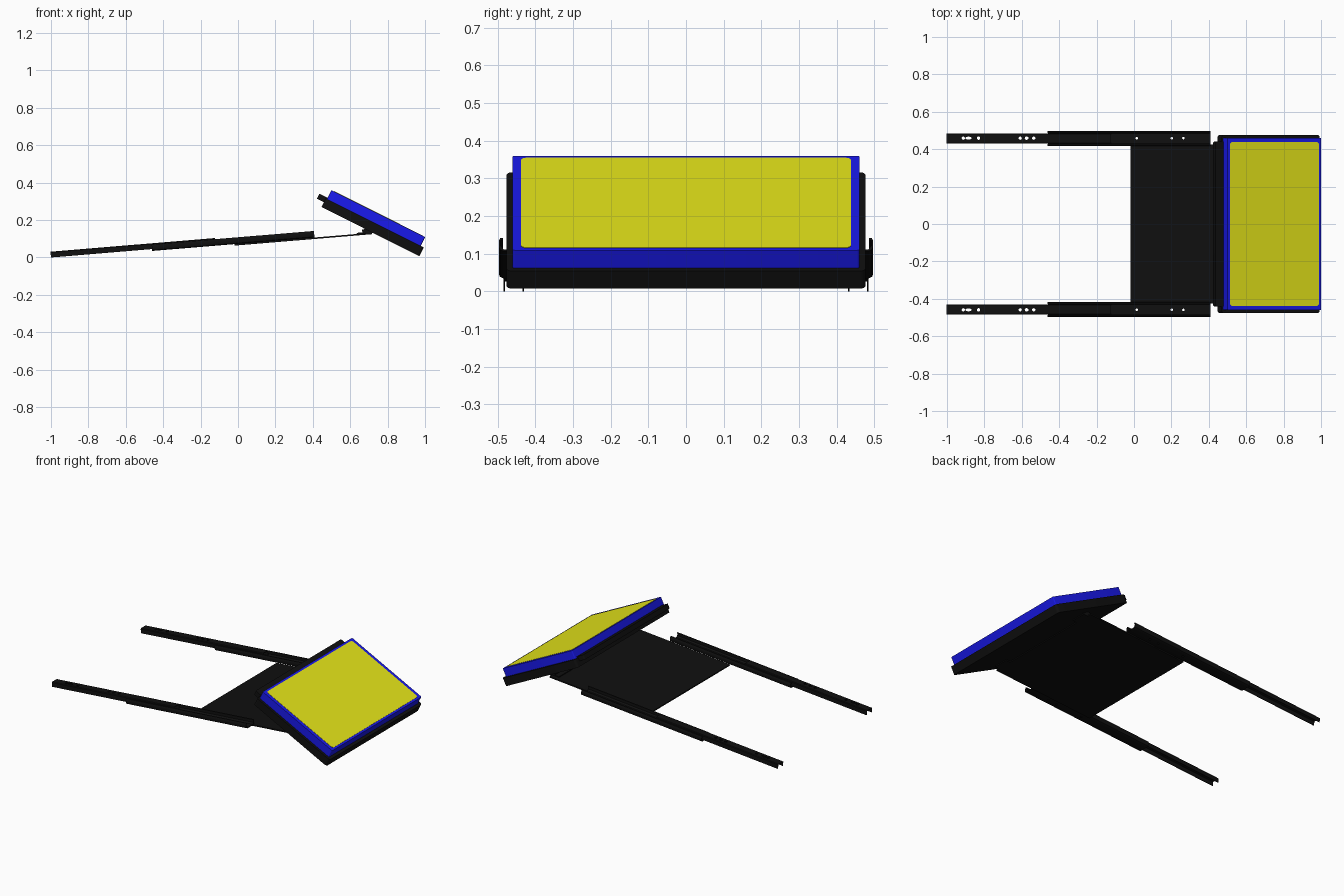
import bpy, bmesh, math
from mathutils import Matrix, Vector

if "Cube" in bpy.data.objects:
    bpy.data.objects.remove(bpy.data.objects["Cube"])


def material(name, rgb):
    m = bpy.data.materials.new(name)
    m.diffuse_color = (*rgb, 1)
    m.use_nodes = True
    m.node_tree.nodes["Principled BSDF"].inputs["Base Color"].default_value = m.diffuse_color
    return m


BLACK = material("black", (0.005, 0.005, 0.005))
BLUE = material("blue", (0.01, 0.01, 0.85))
YELLOW = material("yellow", (0.8, 0.8, 0.01))

# Local frames: the sloping slide assembly and the tilted display
SLIDE = Matrix.Translation((-1, 0, 0)) @ Matrix.Rotation(-math.atan(0.083), 4, 'Y')
TILT = Matrix.Translation((0.5, 0, 0.36)) @ Matrix.Rotation(math.radians(26.6), 4, 'Y')
RAIL_Y = 0.457


def finish(name, bm, frame, mat=None, smooth=False):
    bmesh.ops.recalc_face_normals(bm, faces=bm.faces)
    bm.transform(frame)
    me = bpy.data.meshes.new(name)
    bm.to_mesh(me)
    bm.free()
    ob = bpy.data.objects.new(name, me)
    bpy.context.collection.objects.link(ob)
    if mat:
        me.materials.append(mat)
    if smooth:
        bpy.context.view_layer.objects.active = ob
        ob.select_set(True)
        bpy.ops.object.shade_smooth_by_angle(angle=math.radians(35))
        ob.select_set(False)
    return ob


def box(name, x, y, z, frame, mat, radius=0.0):
    """Box from ranges; radius rounds the four upright corners."""
    bm = bmesh.new()
    bmesh.ops.create_cube(bm, size=1)
    for v in bm.verts:
        v.co = Vector([r[0] if c < 0 else r[1] for c, r in zip(v.co, (x, y, z))])
    if radius:
        edges = [e for e in bm.edges
                 if abs(e.verts[0].co.z - e.verts[1].co.z) > 1e-6]
        bmesh.ops.bevel(bm, geom=edges, offset=radius, segments=5,
                        profile=0.5, affect='EDGES')
    return finish(name, bm, frame, mat, radius > 0)


def rail(name, half, s0, s1, holes):
    """Channel with a symmetric section, drilled and mirrored to both sides."""
    outline = half + [(-y, z) for y, z in reversed(half)]
    bm = bmesh.new()
    face = bm.faces.new([bm.verts.new((s0, RAIL_Y + y, z)) for y, z in outline])
    ext = bmesh.ops.extrude_face_region(bm, geom=[face])
    moved = [g for g in ext["geom"] if isinstance(g, bmesh.types.BMVert)]
    bmesh.ops.translate(bm, vec=(s1 - s0, 0, 0), verts=moved)
    ob = finish(name, bm, SLIDE, BLACK, True)
    # hole cutters
    bm = bmesh.new()
    for s, r, stretch in holes:
        at = Matrix.Translation((s, RAIL_Y + 0.002, 0.01)) @ Matrix.Diagonal((stretch, 1, 1, 1))
        bmesh.ops.create_cone(bm, cap_ends=True, segments=16, radius1=r,
                              radius2=r, depth=0.1, matrix=at)
    cutter = finish(name + "_hole_cutter", bm, SLIDE)
    cutter.hide_render = True
    cutter.display_type = 'WIRE'
    cut = ob.modifiers.new("holes", 'BOOLEAN')
    cut.operation = 'DIFFERENCE'
    cut.solver = 'EXACT'
    cut.object = cutter
    mir = ob.modifiers.new("both_sides", 'MIRROR')
    mir.use_axis = (False, True, False)
    bpy.context.view_layer.objects.active = ob
    for m in ("holes", "both_sides"):
        bpy.ops.object.modifier_apply(modifier=m)
    bpy.data.objects.remove(cutter)
    return ob


# Inner slides: channels open downwards
inner = [(0.027, 0.0), (0.027, 0.027), (0.023, 0.031)]
inner_half = [(0.0235, 0.026), (0.0235, 0.0)] + inner
rail("inner_slide", inner_half, 0, 0.883,
     [(0.09, 0.009, 1.0), (0.118, 0.008, 2.2), (0.172, 0.009, 1.0),
      (0.395, 0.009, 1.0), (0.43, 0.009, 1.2), (0.468, 0.009, 1.0)])

# Outer slides: channels open upwards with curled lips
outer_half = [(0.027, -0.005), (0.035, 0.004), (0.035, 0.018), (0.029, 0.021),
              (0.029, 0.025), (0.036, 0.025), (0.040, 0.018), (0.040, 0.003),
              (0.037, -0.006), (0.028, -0.010)]
rail("outer_slide", outer_half, 0.542, 1.413,
     [(1.018, 0.007, 1), (1.205, 0.007, 1), (1.268, 0.007, 1)])

# Tray plate between the slides
box("tray_plate", (0.983, 1.69), (-0.425, 0.425), (-0.018, -0.010), SLIDE, BLACK)

# Hinge at the front of the tray
box("hinge_leaf", (1.64, 1.73), (-0.40, 0.40), (-0.011, -0.004), SLIDE, BLACK)
for side in (-1, 1):
    y = sorted((side * 0.30, side * 0.40))
    box("hinge_bracket", (1.67, 1.72), y, (-0.018, 0.012), SLIDE, BLACK)

# Tilting display: back frame, top lip, blue body and yellow screen
box("back_frame", (-0.008, 0.578), (-0.476, 0.476), (-0.105, -0.053), TILT, BLACK, 0.015)
box("top_lip", (-0.05, 0.06), (-0.44, 0.44), (-0.076, -0.046), TILT, BLACK, 0.01)
box("display_body", (0.0, 0.56), (-0.46, 0.46), (-0.055, 0.0), TILT, BLUE, 0.006)
box("screen", (0.014, 0.547), (-0.438, 0.438), (-0.01, 0.0015), TILT, YELLOW, 0.015)
